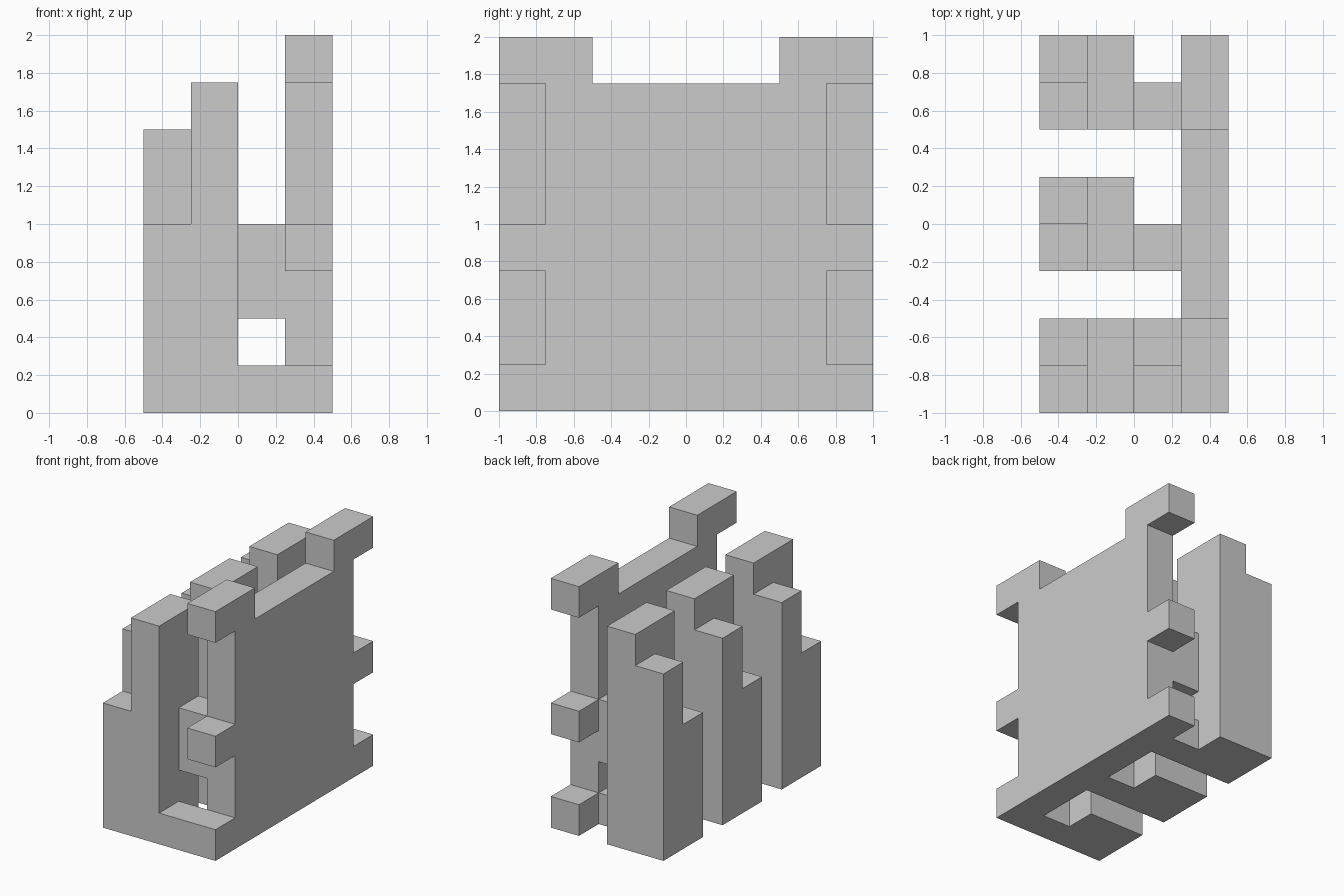
import bpy
import bmesh

if "Cube" in bpy.data.objects:
    bpy.data.objects.remove(bpy.data.objects["Cube"])


def prism(name, profile, x0, x1):
    """Extrude a closed (y, z) profile along x from x0 to x1."""
    bm = bmesh.new()
    face = bm.faces.new([bm.verts.new((x0, y, z)) for y, z in profile])
    ext = bmesh.ops.extrude_face_region(bm, geom=[face])
    verts = [v for v in ext["geom"] if isinstance(v, bmesh.types.BMVert)]
    bmesh.ops.translate(bm, verts=verts, vec=(x1 - x0, 0, 0))
    bmesh.ops.recalc_face_normals(bm, faces=bm.faces)
    mesh = bpy.data.meshes.new(name)
    bm.to_mesh(mesh)
    bm.free()
    obj = bpy.data.objects.new(name, mesh)
    bpy.context.collection.objects.link(obj)
    return obj


def rect(y0, y1, z0, z1):
    return [(y0, z0), (y1, z0), (y1, z1), (y0, z1)]


# Notched upright plate: half outline mirrored across y = 0
half = [(1, 0), (1, 0.25), (0.75, 0.25), (0.75, 0.75), (1, 0.75), (1, 1),
        (0.75, 1), (0.75, 1.75), (1, 1.75), (1, 2), (0.5, 2), (0.5, 1.75)]
prism("notched_plate", half + [(-y, z) for y, z in reversed(half)], 0.25, 0.5)

# Three stepped fingers, each with a lower and an upper link to the plate.
# Values: finger front y, lower link front y, upper link front y
fingers = {
    "front": (-1.0, -1.0, -0.75),
    "middle": (-0.25, -0.25, -0.25),
    "back": (0.5, 0.5, 0.5),
}
for name, (y, low, high) in fingers.items():
    # Tall column
    prism(name + "_finger_column", rect(y, y + 0.5, 0, 1.75), -0.25, 0)
    # Two-level step on the outer side
    step = [(y, 0), (y + 0.5, 0), (y + 0.5, 1.5),
            (y + 0.25, 1.5), (y + 0.25, 1), (y, 1)]
    prism(name + "_finger_step", step, -0.5, -0.25)
    # Links to the plate
    prism(name + "_lower_link", rect(low, low + 0.25, 0, 0.25), 0, 0.25)
    prism(name + "_upper_link", rect(high, high + 0.25, 0.5, 1), 0, 0.25)
